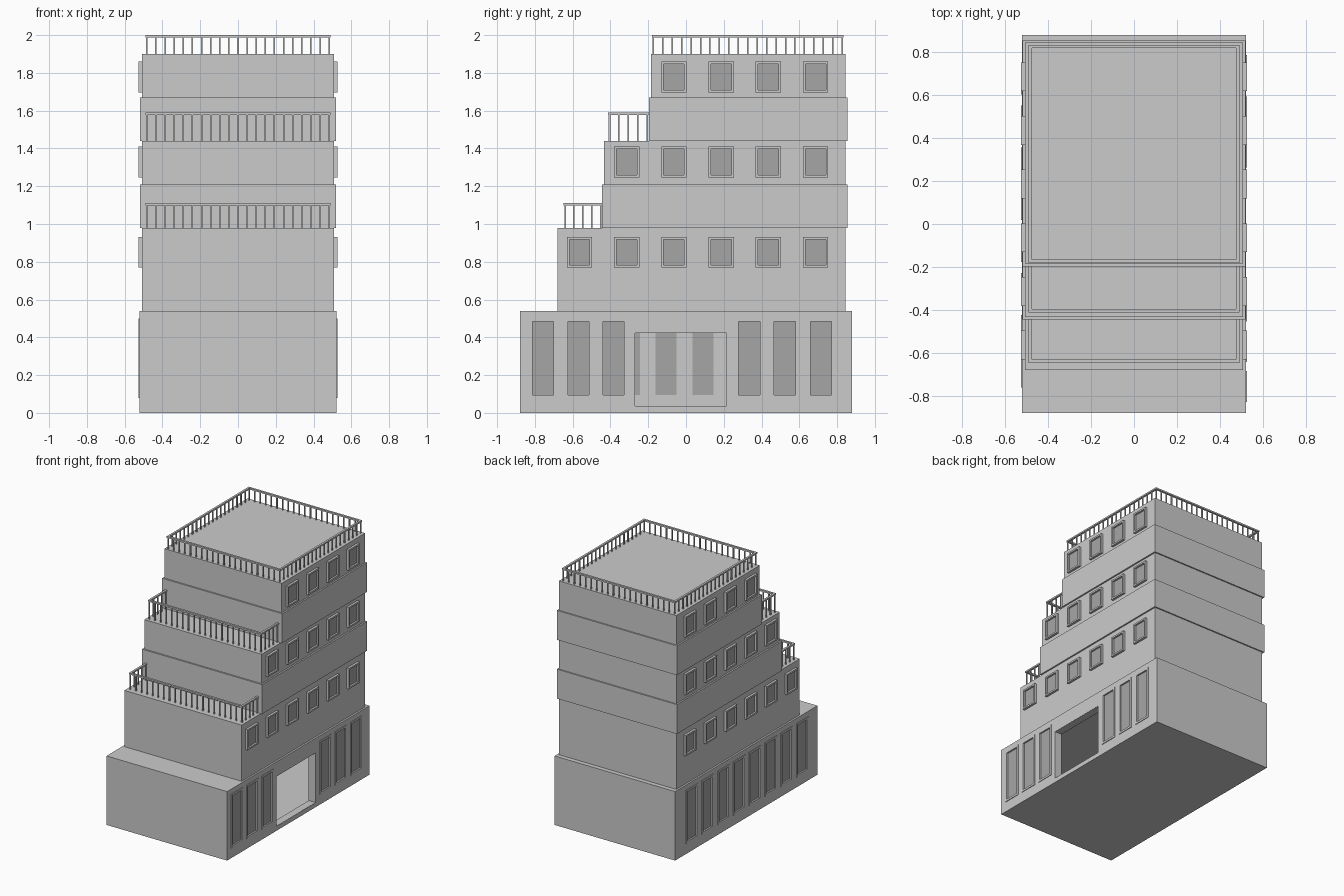
import bpy, bmesh
from mathutils import Vector, Matrix

if "Cube" in bpy.data.objects:
    bpy.data.objects.remove(bpy.data.objects["Cube"])

glass_mat = bpy.data.materials.new("dark_glass")
glass_mat.diffuse_color = (0.38, 0.38, 0.38, 1)
glass_mat.use_nodes = True
glass_mat.node_tree.nodes["Principled BSDF"].inputs["Base Color"].default_value = glass_mat.diffuse_color


def add_box(bm, x0, x1, y0, y1, z0, z1):
    size = Vector((x1 - x0, y1 - y0, z1 - z0))
    mid = Vector((x0 + x1, y0 + y1, z0 + z1)) / 2
    bmesh.ops.create_cube(bm, size=1, matrix=Matrix.Translation(mid) @ Matrix.Diagonal(size).to_4x4())


def make_boxes(name, boxes, mat=None):
    bm = bmesh.new()
    for b in boxes:
        add_box(bm, *b)
    me = bpy.data.meshes.new(name)
    bm.to_mesh(me)
    bm.free()
    ob = bpy.data.objects.new(name, me)
    bpy.context.collection.objects.link(ob)
    if mat:
        me.materials.append(mat)
    return ob


def frame_boxes(x0, x1, y0, y1, z0, z1, t):
    return [(x0, x1, y0, y0 + t, z0, z1), (x0, x1, y1 - t, y1, z0, z1),
            (x0, x1, y0 + t, y1 - t, z0, z0 + t), (x0, x1, y0 + t, y1 - t, z1 - t, z1)]


def sided(side, a, b):
    return tuple(sorted((side * a, side * b)))


# hollow ground floor with openings cut into both long sides
W = 0.522
base = make_boxes("ground_floor", [(-W, W, -0.88, 0.88, 0, 0.54)])
left = [-0.69 + 0.195 * i for i in range(8)]
right = [-0.757, -0.57, -0.383, 0.335, 0.523, 0.715]
DOOR = (-0.27, 0.215, 0.035, 0.425)
holes = [(W - 0.05, W + 0.05) + DOOR]
frames, panes = [], []
for side, centres in ((-1, left), (1, right)):
    for y in centres:
        holes.append(sided(side, W - 0.05, W + 0.05) + (y - 0.06, y + 0.06, 0.09, 0.49))
        frames += frame_boxes(*sided(side, W - 0.012, W + 0.005), y - 0.072, y + 0.072, 0.08, 0.5, 0.016)
        panes.append(sided(side, W - 0.012, W - 0.007) + (y - 0.06, y + 0.06, 0.09, 0.49))
room = make_boxes("room_cutter", [(-W + 0.01, W - 0.01, -0.87, 0.87, 0.01, 0.53)])
openings = make_boxes("opening_cutter", holes)
for cutter in (room, openings):
    cutter.hide_render = True
    cutter.hide_set(True)
    m = base.modifiers.new("cut", 'BOOLEAN')
    m.operation = 'DIFFERENCE'
    m.solver = 'EXACT'
    m.object = cutter
make_boxes("ground_window_frames", frames)
make_boxes("ground_window_glass", panes, glass_mat)

# deep doorway lining
y0, y1, z0, z1 = DOOR
make_boxes("doorway_lining", frame_boxes(W - 0.06, W - 0.001, y0 - 0.006, y1 + 0.006,
                                         z0 - 0.006, z1 + 0.006, 0.007))

# stepped storeys: half width, front y, back y, bottom, top
storeys = [("first_storey", 0.508, -0.68, 0.845, 0.54, 0.98),
           ("lower_band", 0.52, -0.445, 0.855, 0.98, 1.21),
           ("second_storey", 0.508, -0.433, 0.845, 1.21, 1.44),
           ("upper_band", 0.52, -0.197, 0.855, 1.44, 1.67),
           ("third_storey", 0.508, -0.185, 0.845, 1.67, 1.90)]
for name, w, ya, yb, za, zb in storeys:
    make_boxes(name, [(-w, w, ya, yb, za, zb)])

# projecting upper windows, mirrored on both sides
frames, panes = [], []
for count, z in ((6, 0.85), (5, 1.328), (4, 1.778)):
    for i in range(count):
        y = 0.686 - 0.25 * i
        for side in (-1, 1):
            frames += frame_boxes(*sided(side, 0.50, 0.526), y - 0.067, y + 0.067, z - 0.081, z + 0.081, 0.013)
            panes.append(sided(side, 0.50, 0.512) + (y - 0.054, y + 0.054, z - 0.068, z + 0.068))
make_boxes("upper_window_frames", frames)
make_boxes("upper_window_glass", panes, glass_mat)


# railings: square top rail on thin posts
def railing(name, path, z0, z1):
    boxes = []
    r, p = 0.008, 0.004
    for (xa, ya), (xb, yb) in zip(path, path[1:]):
        boxes.append((min(xa, xb) - r, max(xa, xb) + r, min(ya, yb) - r, max(ya, yb) + r, z1 - 0.012, z1))
        n = max(1, round((abs(xb - xa) + abs(yb - ya)) / 0.049))
        for i in range(n + 1):
            x, y = xa + (xb - xa) * i / n, ya + (yb - ya) * i / n
            boxes.append((x - p, x + p, y - p, y + p, z0, z1 - 0.006))
    make_boxes(name, boxes)


R = 0.483
for name, yf, yw, za, zb in (("lower_terrace_railing", -0.64, -0.452, 0.98, 1.11),
                             ("upper_terrace_railing", -0.405, -0.205, 1.44, 1.59)):
    railing(name, [(-R, yw), (-R, yf), (R, yf), (R, yw)], za, zb)
railing("roof_railing", [(-R, -0.173), (R, -0.173), (R, 0.827), (-R, 0.827), (-R, -0.173)], 1.90, 2.0)
